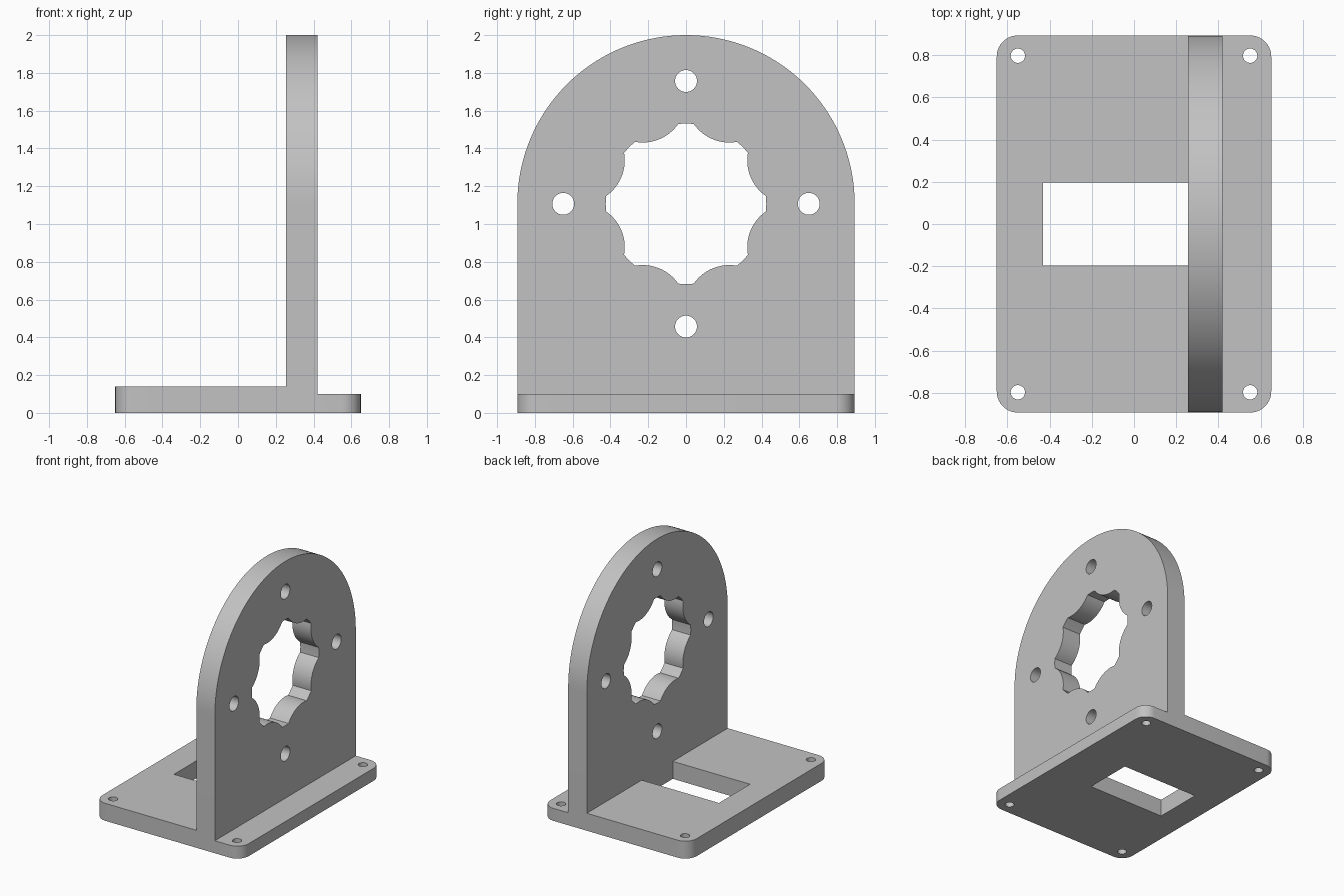
import bpy, bmesh
from math import sin, cos, pi, sqrt, acos

cube = bpy.data.objects.get("Cube")
if cube:
    bpy.data.objects.remove(cube, do_unlink=True)

grey = bpy.data.materials.new("plain_grey")
grey.use_nodes = True
grey.diffuse_color = (0.54, 0.54, 0.54, 1)
grey.node_tree.nodes["Principled BSDF"].inputs["Base Color"].default_value = grey.diffuse_color

HALF_X, HALF_Y = 0.65, 0.893
PLATE_BACK, PLATE_FRONT = 0.255, 0.42
HUB_Z = 2 - HALF_Y


def arc(cx, cy, r, start, end, steps):
    angles = [start + (end - start) * i / steps for i in range(steps + 1)]
    return [(cx + r * cos(a), cy + r * sin(a)) for a in angles]


def circle(cx, cy, r, steps=32):
    return arc(cx, cy, r, 0, 2 * pi, steps)[:-1]


def rectangle(x0, x1, y0, y1):
    return [(x0, y0), (x1, y0), (x1, y1), (x0, y1)]


def prism(name, outline, low, high, axis="z"):
    """Extrude an outline along z, or a (y, z) outline along x."""
    place = (lambda p, d: (p[0], p[1], d)) if axis == "z" else (lambda p, d: (d, p[0], p[1]))
    bm = bmesh.new()
    rings = [[bm.verts.new(place(p, d)) for p in outline] for d in (low, high)]
    bm.faces.new(rings[0][::-1])
    bm.faces.new(rings[1])
    for i in range(len(outline)):
        j = (i + 1) % len(outline)
        bm.faces.new((rings[0][i], rings[0][j], rings[1][j], rings[1][i]))
    bmesh.ops.recalc_face_normals(bm, faces=bm.faces)
    mesh = bpy.data.meshes.new(name)
    bm.to_mesh(mesh)
    bm.free()
    mesh.materials.append(grey)
    obj = bpy.data.objects.new(name, mesh)
    bpy.context.collection.objects.link(obj)
    return obj


def combine(target, tool, operation):
    """Apply one boolean and discard the tool."""
    mod = target.modifiers.new(operation.lower(), "BOOLEAN")
    mod.operation, mod.solver, mod.object = operation, "EXACT", tool
    bpy.context.view_layer.update()
    graph = bpy.context.evaluated_depsgraph_get()
    result = bpy.data.meshes.new_from_object(target.evaluated_get(graph))
    target.modifiers.clear()
    target.data = result
    bpy.data.objects.remove(tool, do_unlink=True)


# Base with rounded corners, lower in front of the upright
corner = 0.1
outline = []
for k, (sx, sy) in enumerate([(1, 1), (-1, 1), (-1, -1), (1, -1)]):
    outline += arc(sx * (HALF_X - corner), sy * (HALF_Y - corner), corner,
                   k * pi / 2, (k + 1) * pi / 2, 10)
bracket = prism("mounting_bracket", outline, 0, 0.14)
combine(bracket, prism("step_cutter", rectangle(PLATE_FRONT, 1, -1, 1), 0.1, 0.3), "DIFFERENCE")

# Window and corner screw holes through the base
combine(bracket, prism("window_cutter", rectangle(-0.43, PLATE_BACK, -0.197, 0.197), -0.1, 0.3), "DIFFERENCE")
for sx in (-1, 1):
    for sy in (-1, 1):
        hole = prism("screw_cutter", circle(sx * 0.55, sy * 0.797, 0.034), -0.1, 0.3)
        combine(bracket, hole, "DIFFERENCE")

# Upright plate with a round top
arch = [(-HALF_Y, 0), (HALF_Y, 0)] + arc(0, HUB_Z, HALF_Y, 0, pi, 72)
upright = prism("upright_plate", arch, PLATE_BACK, PLATE_FRONT, "x")

# Scalloped centre opening: a circle with eight rounded bumps
rim, dist, bump = 0.425, 0.6, 0.23
half = acos((rim**2 + dist**2 - bump**2) / (2 * rim * dist))
scallops = []
for k in range(8):
    mid = (k + 0.5) * pi / 4
    for i in range(-10, 11):
        a = half * i / 10
        r = dist * cos(a) - sqrt(bump**2 - (dist * sin(a))**2)
        scallops.append((r * cos(mid + a), HUB_Z + r * sin(mid + a)))
    peak = (k + 1) * pi / 4
    scallops.append((rim * cos(peak), HUB_Z + rim * sin(peak)))
combine(upright, prism("opening_cutter", scallops, 0, 0.7, "x"), "DIFFERENCE")

# Four bolt holes around the opening
for k in range(4):
    a = k * pi / 2
    hole = circle(0.65 * cos(a), HUB_Z + 0.65 * sin(a), 0.058)
    combine(upright, prism("bolt_cutter", hole, 0, 0.7, "x"), "DIFFERENCE")

combine(bracket, upright, "UNION")

bpy.ops.object.select_all(action="DESELECT")
bracket.select_set(True)
bpy.context.view_layer.objects.active = bracket
bpy.ops.object.shade_smooth_by_angle(angle=pi / 8)
